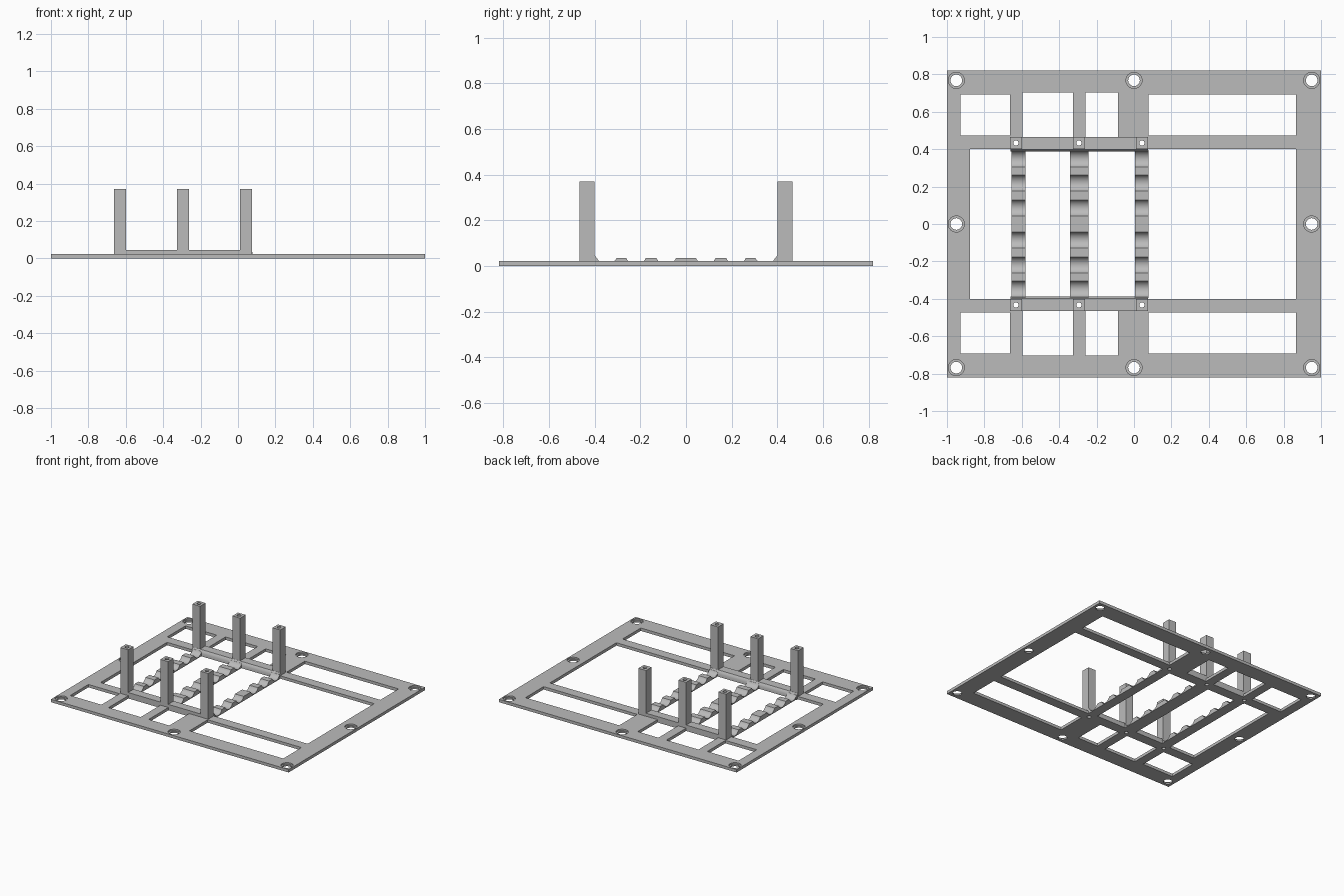
import bpy, bmesh, math

if "Cube" in bpy.data.objects:
    bpy.data.objects.remove(bpy.data.objects["Cube"])

grey = bpy.data.materials.new("mid grey")
grey.diffuse_color = (0.5, 0.5, 0.5, 1)
grey.use_nodes = True
grey.node_tree.nodes["Principled BSDF"].inputs["Base Color"].default_value = grey.diffuse_color


def finish(name, bm):
    bmesh.ops.recalc_face_normals(bm, faces=bm.faces)
    me = bpy.data.meshes.new(name)
    bm.to_mesh(me)
    bm.free()
    me.materials.append(grey)
    ob = bpy.data.objects.new(name, me)
    bpy.context.collection.objects.link(ob)
    return ob


def box(name, x0, x1, y0, y1, z0, z1):
    return extrude(name, [(y0, z0), (y1, z0), (y1, z1), (y0, z1)], x0, x1)


def extrude(name, profile, x0, x1):
    """Extrude a y-z profile along x."""
    bm = bmesh.new()
    f = bm.faces.new([bm.verts.new((x0, y, z)) for y, z in profile])
    r = bmesh.ops.extrude_face_region(bm, geom=[f])
    for v in r["geom"]:
        if isinstance(v, bmesh.types.BMVert):
            v.co.x = x1
    return finish(name, bm)


def cylinder(name, x, y, r, z0, z1, n=32):
    bm = bmesh.new()
    bmesh.ops.create_cone(bm, cap_ends=True, segments=n, radius1=r, radius2=r, depth=z1 - z0)
    bmesh.ops.translate(bm, verts=bm.verts, vec=(x, y, (z0 + z1) / 2))
    return finish(name, bm)


def cut(ob, cutter):
    m = ob.modifiers.new("cut", 'BOOLEAN')
    m.operation, m.solver, m.object = 'DIFFERENCE', 'EXACT', cutter
    bpy.context.view_layer.objects.active = ob
    bpy.ops.object.modifier_apply(modifier=m.name)
    bpy.data.objects.remove(cutter)


def smooth(ob):
    bpy.ops.object.select_all(action='DESELECT')
    ob.select_set(True)
    bpy.context.view_layer.objects.active = ob
    bpy.ops.object.shade_smooth_by_angle(angle=math.radians(30))


T = 0.022                      # plate thickness
POSTS = [(-0.664, -0.599), (-0.327, -0.262), (0.01, 0.075)]

# base plate with its windows
plate = box("base_plate", -1, 1, -0.82, 0.82, 0, T)
cut(plate, box("cutter", -0.877, 0.866, -0.4, 0.4, -1, 1))
for x0, x1, y0, y1 in [(-0.927, -0.664, 0.474, 0.693), (-0.597, -0.327, 0.465, 0.703),
                       (-0.26, -0.086, 0.465, 0.703), (0.077, 0.866, 0.474, 0.693)]:
    for s in (1, -1):
        a, b = sorted((s * y0, s * y1))
        cut(plate, box("cutter", x0, x1, a, b, -1, 1))

# counterbored mounting holes around the rim
for x in (-0.95, 0, 0.95):
    for y in (-0.768, 0, 0.768):
        if x or y:
            cut(plate, cylinder("cutter", x, y, 0.031, -1, 1))
            cut(plate, cylinder("cutter", x, y, 0.043, 0.011, 1))

# rails with a sloping lip, and bored posts
rails = {}
for s, side in ((1, "back"), (-1, "front")):
    prof = [(0.387, 0), (0.387, T), (0.392, 0.035), (0.399, 0.045), (0.465, 0.045), (0.465, 0)]
    rail = extrude(side + "_rail", [(s * y, z) for y, z in prof], -0.66, 0.075)
    for i, (x0, x1) in enumerate(POSTS):
        a, b = sorted((s * 0.4, s * 0.466))
        post = box(f"{side}_post_{i + 1}", x0, x1, a, b, T, 0.37)
        for ob in (plate, rail, post):
            cut(ob, cylinder("cutter", (x0 + x1) / 2, s * 0.433, 0.014, -1, 1, 20))
            smooth(ob)

# cradle bars: flat tops with round scallops cut to hold cylinders
R, ZC = 0.0464, 0.0525
half = math.acos((ZC - 0.035) / R)
profile = [(-0.395, 0), (-0.395, 0.035)]
for yc in (-0.3475, -0.219, -0.0865, 0.0865, 0.219, 0.3475):
    for k in range(13):
        t = half * (k / 6 - 1)
        profile.append((yc + R * math.sin(t), ZC - R * math.cos(t)))
profile += [(0.395, 0.035), (0.395, 0)]
for i, (x0, x1) in enumerate([(-0.655, -0.58), (-0.342, -0.243), (0.005, 0.077)]):
    smooth(extrude(f"cradle_bar_{i + 1}", profile, x0, x1))
smooth(plate)
